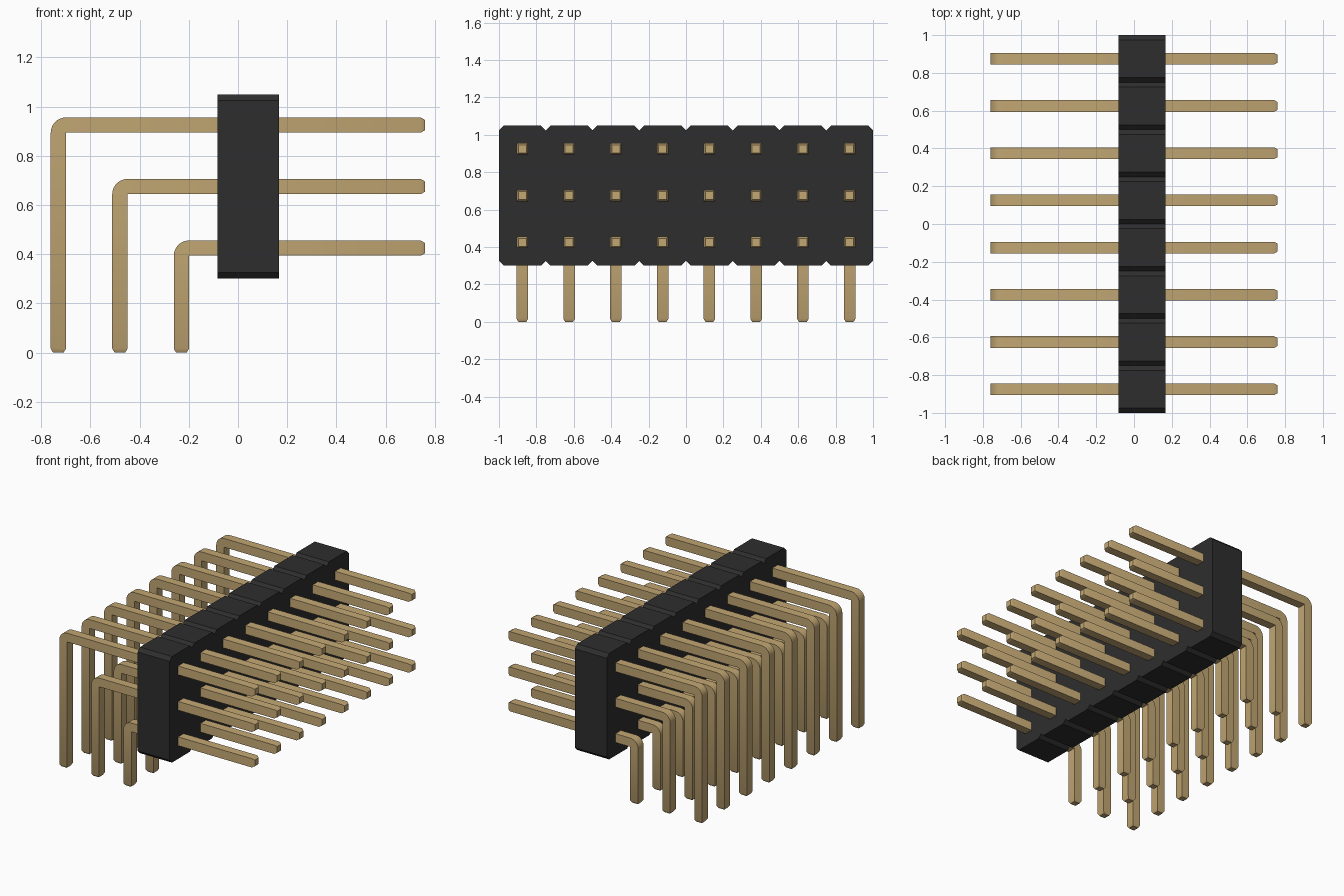
import bpy, bmesh, math

if "Cube" in bpy.data.objects:
    bpy.data.objects.remove(bpy.data.objects["Cube"], do_unlink=True)

COLS = 8
PITCH = 0.25
X0, X1 = -0.083, 0.167       # housing thickness
Z0, Z1 = 0.301, 1.049        # housing bottom and top
CHAMFER = 0.025
HALF = 0.031                 # half the pin thickness
TIP_LEN, TIP_INSET = 0.017, 0.0135
PIN_END = 0.759


def make_material(name, rgb, roughness):
    mat = bpy.data.materials.new(name)
    mat.use_nodes = True
    mat.diffuse_color = (*rgb, 1)
    bsdf = mat.node_tree.nodes["Principled BSDF"]
    bsdf.inputs["Base Color"].default_value = (*rgb, 1)
    bsdf.inputs["Roughness"].default_value = roughness
    return mat


def finish_mesh(bm, name, mat):
    mesh = bpy.data.meshes.new(name)
    bm.to_mesh(mesh)
    bm.free()
    mesh.materials.append(mat)
    return mesh


def add_object(name, mesh, y=0.0):
    obj = bpy.data.objects.new(name, mesh)
    obj.location.y = y
    bpy.context.collection.objects.link(obj)
    return obj


def extrude(bm, faces, offset):
    new = bmesh.ops.extrude_face_region(bm, geom=faces, use_keep_orig=True)["geom"]
    verts = [v for v in new if isinstance(v, bmesh.types.BMVert)]
    bmesh.ops.translate(bm, verts=verts, vec=offset)
    bmesh.ops.recalc_face_normals(bm, faces=bm.faces[:])


def housing_mesh(mat):
    # Row of chamfered cells joined along their shared vertical edges
    bm = bmesh.new()
    c = CHAMFER
    for i in range(COLS):
        a = (i - COLS / 2) * PITCH
        b = a + PITCH
        outline = [(a + c, Z0), (b - c, Z0), (b, Z0 + c), (b, Z1 - c),
                   (b - c, Z1), (a + c, Z1), (a, Z1 - c), (a, Z0 + c)]
        bm.faces.new([bm.verts.new((X0, y, z)) for y, z in outline])
    bmesh.ops.remove_doubles(bm, verts=bm.verts[:], dist=1e-4)
    extrude(bm, bm.faces[:], (X1 - X0, 0, 0))
    return finish_mesh(bm, "housing", mat)


def pin_mesh(name, x, z, mat):
    # Right-angle pin: vertical leg centred on x, horizontal arm centred on z
    bm = bmesh.new()
    r = 2 * HALF
    cx, cz = x + HALF, z - HALF          # inner corner is the bend centre
    end = PIN_END - TIP_LEN
    outline = [(x - HALF, TIP_LEN), (cx, TIP_LEN), (cx, cz), (end, cz), (end, cz + r)]
    steps = 8
    for i in range(steps + 1):
        t = math.pi / 2 * (1 + i / steps)
        outline.append((cx + r * math.cos(t), cz + r * math.sin(t)))
    face = bm.faces.new([bm.verts.new((px, -HALF, pz)) for px, pz in outline])
    extrude(bm, [face], (0, 2 * HALF, 0))

    # Tapered tips on both ends
    for axis, level, vec in ((0, end, (TIP_LEN, 0, 0)), (2, TIP_LEN, (0, 0, -TIP_LEN))):
        tip = next(f for f in bm.faces
                   if all(abs(v.co[axis] - level) < 1e-5 for v in f.verts))
        bmesh.ops.inset_individual(bm, faces=[tip], thickness=TIP_INSET)
        bmesh.ops.translate(bm, verts=tip.verts[:], vec=vec)

    mesh = finish_mesh(bm, name, mat)
    mesh.shade_smooth()
    mesh.set_sharp_from_angle(angle=math.radians(30))
    return mesh


black = make_material("black plastic", (0.027, 0.027, 0.027), 0.6)
gold = make_material("gold metal", (0.54, 0.385, 0.172), 0.5)

add_object("housing", housing_mesh(black))

# Three rows of pins, the highest row reaching furthest out
for row, label in enumerate(("lower", "middle", "upper")):
    mesh = pin_mesh(f"{label}_pin", -0.23 - PITCH * row, 0.425 + PITCH * row, gold)
    for col in range(COLS):
        add_object(f"{label}_pin_{col + 1}", mesh, (col - (COLS - 1) / 2) * PITCH)
